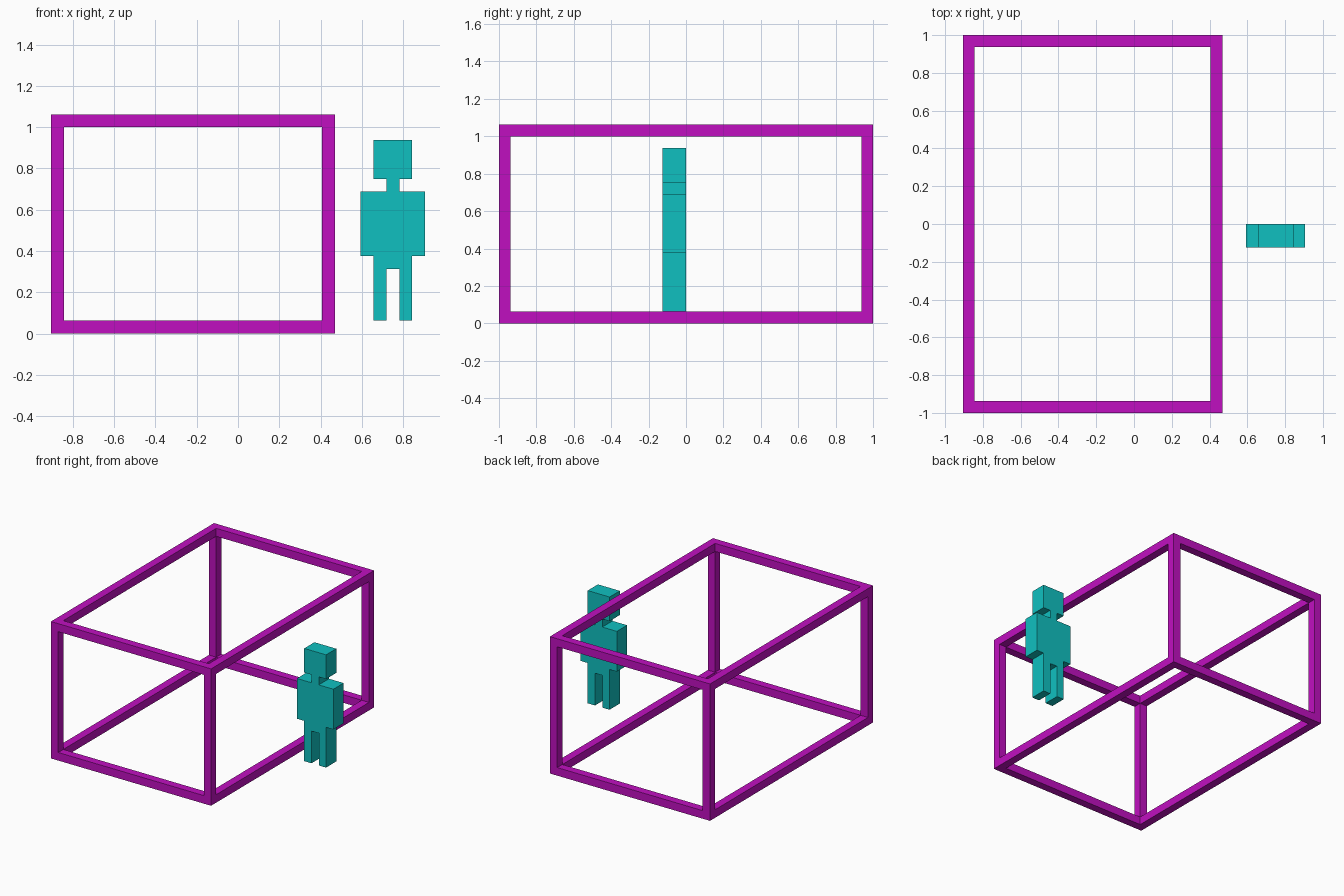
import bpy
import bmesh

U = 1 / 16  # one beam width

default = bpy.data.objects.get("Cube")
if default:
    bpy.data.objects.remove(default, do_unlink=True)


def make_material(name, color):
    mat = bpy.data.materials.new(name)
    mat.use_nodes = True
    mat.diffuse_color = color
    mat.node_tree.nodes["Principled BSDF"].inputs["Base Color"].default_value = color
    return mat


def add_object(name, bm, mat):
    bmesh.ops.recalc_face_normals(bm, faces=bm.faces)
    mesh = bpy.data.meshes.new(name)
    bm.to_mesh(mesh)
    bm.free()
    mesh.materials.append(mat)
    obj = bpy.data.objects.new(name, mesh)
    bpy.context.collection.objects.link(obj)
    return obj


def beam(name, low, high, mat):
    """Box between two corners, given in beam widths."""
    bm = bmesh.new()
    bmesh.ops.create_cube(bm, size=1)
    for v in bm.verts:
        v.co = [U * (a if c < 0 else b) for c, a, b in zip(v.co, low, high)]
    return add_object(name, bm, mat)


magenta = make_material("magenta", (0.53, 0.005, 0.53, 1))
teal = make_material("teal", (0.005, 0.53, 0.53, 1))

# Open box frame: four posts, with rails fitted between them
X0, X1, Y0, Y1, HEIGHT = -14.5, 7.5, -16, 16, 17
columns = {"right": X0, "left": X1 - 1}
rows = {"front": Y0, "back": Y1 - 1}
levels = {"bottom": 0, "top": HEIGHT - 1}

for side, x in columns.items():
    for end, y in rows.items():
        beam(f"{end}_{side}_post", (x, y, 0), (x + 1, y + 1, HEIGHT), magenta)
for level, z in levels.items():
    for side, x in columns.items():
        beam(f"{level}_{side}_rail", (x, Y0 + 1, z), (x + 1, Y1 - 1, z + 1), magenta)
    for end, y in rows.items():
        beam(f"{level}_{end}_rail", (X0 + 1, y, z), (X1 - 1, y + 1, z + 1), magenta)

# Blocky standing figure: half outline (half width, height), mirrored and extruded
half = [(0.5, 5), (0.5, 1), (1.5, 1), (1.5, 6), (2.5, 6), (2.5, 11),
        (0.5, 11), (0.5, 12), (1.5, 12), (1.5, 15)]
outline = half + [(-x, z) for x, z in reversed(half)]
FIGURE_X, THICKNESS = 12, 2

bm = bmesh.new()
front = bm.faces.new([bm.verts.new(((FIGURE_X + x) * U, -THICKNESS * U, z * U))
                      for x, z in outline])
extruded = bmesh.ops.extrude_face_region(bm, geom=[front], use_keep_orig=True)
bmesh.ops.translate(bm, vec=(0, THICKNESS * U, 0),
                    verts=[g for g in extruded["geom"] if isinstance(g, bmesh.types.BMVert)])
add_object("standing_figure", bm, teal)
